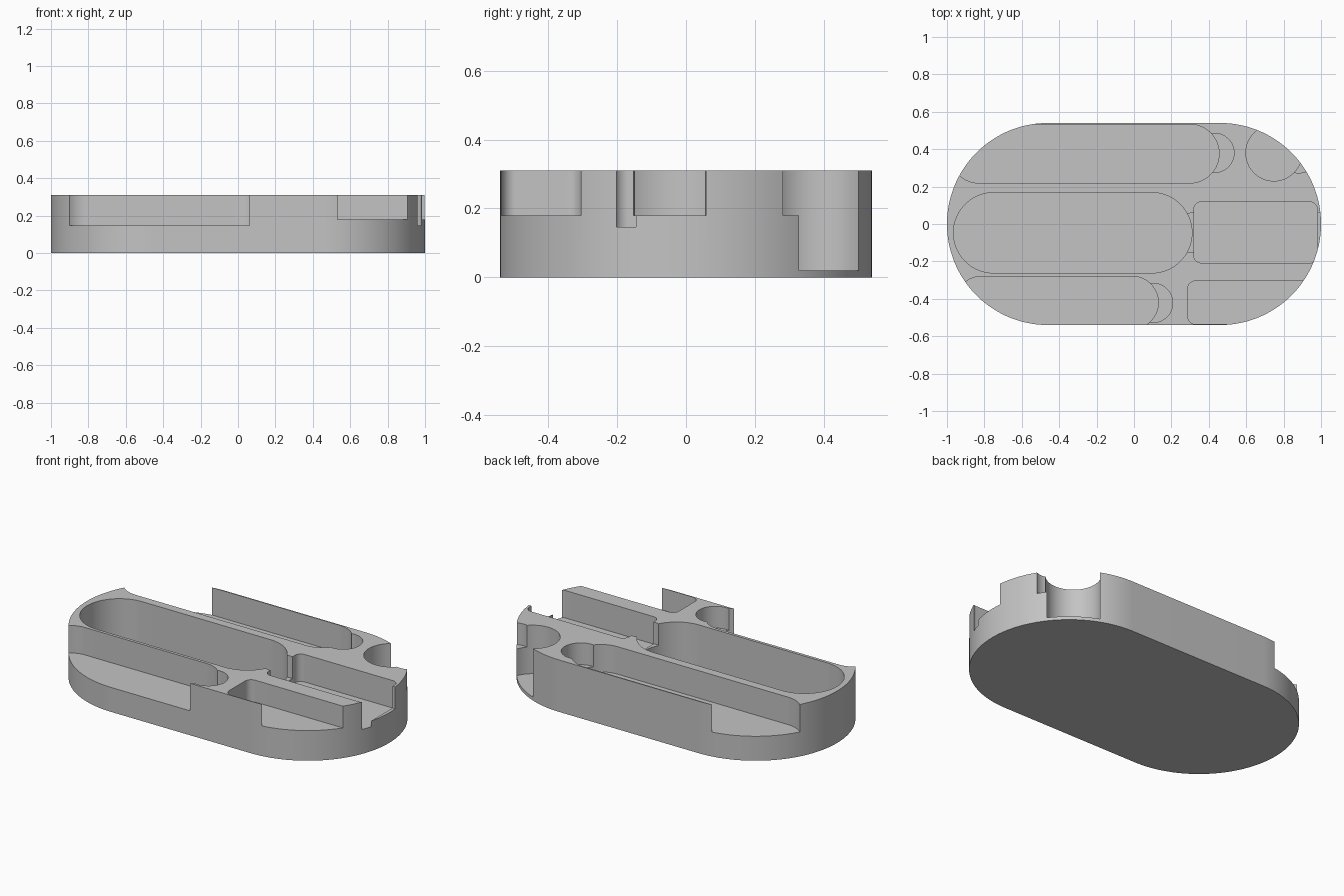
import bpy
import bmesh
from math import cos, sin, pi

if "Cube" in bpy.data.objects:
    bpy.data.objects.remove(bpy.data.objects["Cube"], do_unlink=True)

HEIGHT = 0.31
SHALLOW, POCKET, DEEP = 0.18, 0.146, 0.02

# Plain grey plastic
grey = bpy.data.materials.new("plain grey")
grey.use_nodes = True
colour = (0.55, 0.55, 0.55, 1)
grey.diffuse_color = colour
grey.node_tree.nodes["Principled BSDF"].inputs["Base Color"].default_value = colour


def rounded_block(name, x0, x1, y0, y1, radius, z0, z1, steps=24):
    """Extruded rectangle with rounded corners; a full radius gives a capsule or cylinder."""
    bm = bmesh.new()
    corners = [(x1, y1, -1, -1), (x0, y1, 1, -1), (x0, y0, 1, 1), (x1, y0, -1, 1)]
    points = []
    for quarter, (cx, cy, sx, sy) in enumerate(corners):
        for i in range(steps + 1):
            a = (quarter + i / steps) * pi / 2
            p = (cx + sx * radius + radius * cos(a), cy + sy * radius + radius * sin(a))
            if not points or abs(p[0] - points[-1][0]) + abs(p[1] - points[-1][1]) > 1e-5:
                points.append(p)
    if abs(points[0][0] - points[-1][0]) + abs(points[0][1] - points[-1][1]) < 1e-5:
        points.pop()
    base = bm.faces.new([bm.verts.new((x, y, z0)) for x, y in points])
    top = bmesh.ops.extrude_face_region(bm, geom=[base])["geom"]
    moved = [v for v in top if isinstance(v, bmesh.types.BMVert)]
    bmesh.ops.translate(bm, verts=moved, vec=(0, 0, z1 - z0))
    bmesh.ops.recalc_face_normals(bm, faces=bm.faces)
    mesh = bpy.data.meshes.new(name)
    bm.to_mesh(mesh)
    bm.free()
    mesh.materials.append(grey)
    obj = bpy.data.objects.new(name, mesh)
    bpy.context.collection.objects.link(obj)
    return obj


def cut(name, x0, x1, y0, y1, floor, radius=None):
    """Cut an open-topped pocket into the tray."""
    radius = radius or (y1 - y0) / 2
    cutter = rounded_block(name, x0, x1, y0, y1, radius, floor, HEIGHT + 0.2)
    cutter.hide_render = True
    mod = tray.modifiers.new(name, "BOOLEAN")
    mod.operation = "DIFFERENCE"
    mod.solver = "EXACT"
    mod.object = cutter
    bpy.ops.object.modifier_apply(modifier=mod.name)
    bpy.data.objects.remove(cutter, do_unlink=True)


def finger_hole(name, x, y, r=0.105):
    cut(name, x - r, x + r, y - r, y + r, SHALLOW)


# Tray body
tray = rounded_block("tray", -1, 1, -0.54, 0.54, 0.54, 0, HEIGHT, 40)
bpy.context.view_layer.objects.active = tray
tray.select_set(True)

# Long round-ended pockets
cut("back_pocket", -0.985, 0.455, 0.219, 0.533, POCKET)
cut("middle_pocket", -0.965, 0.31, -0.262, 0.168, DEEP)
cut("front_pocket", -0.955, 0.13, -0.56, -0.28, POCKET)

# Square-cornered pockets
cut("middle_right_pocket", 0.32, 0.98, -0.208, 0.118, POCKET, 0.04)
cut("front_right_pocket", 0.288, 1.1, -0.535, -0.305, SHALLOW, 0.04)

# Upright round socket
cut("round_socket", 0.598, 0.898, 0.23, 0.53, DEEP)

# Finger holes
finger_hole("back_finger_hole", 0.43, 0.38)
finger_hole("front_finger_hole", 0.102, -0.422)
finger_hole("socket_finger_hole", 0.88, 0.378)
cut("middle_finger_slot", 0.205, 1.1, -0.152, 0.058, SHALLOW)

bpy.ops.object.shade_smooth_by_angle(angle=pi / 6)
